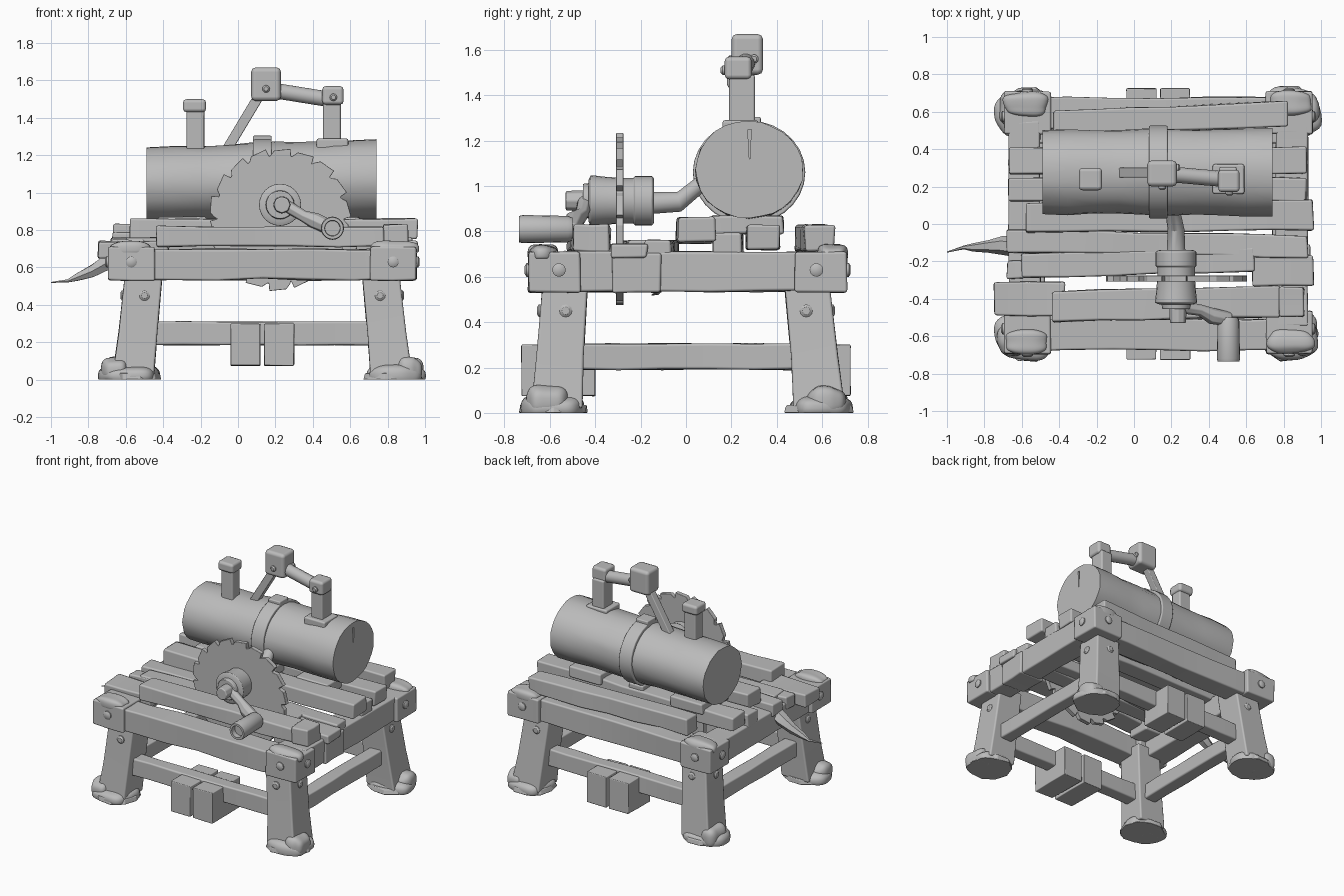
import bpy, bmesh, math, random
from mathutils import Vector

random.seed(4)
cube = bpy.data.objects.get("Cube")
if cube:
    bpy.data.objects.remove(cube, do_unlink=True)

grey = bpy.data.materials.new("plain grey")
grey.use_nodes = True
grey.diffuse_color = (0.5, 0.5, 0.5, 1)
grey.node_tree.nodes["Principled BSDF"].inputs["Base Color"].default_value = (0.5, 0.5, 0.5, 1)


def smooth(ob, angle):
    bpy.ops.object.select_all(action='DESELECT')
    ob.select_set(True)
    bpy.context.view_layer.objects.active = ob
    bpy.ops.object.shade_smooth_by_angle(angle=math.radians(angle))


def finish(name, bm, bevel=0.0, angle=35):
    bmesh.ops.recalc_face_normals(bm, faces=bm.faces)
    mesh = bpy.data.meshes.new(name)
    bm.to_mesh(mesh)
    bm.free()
    mesh.materials.append(grey)
    ob = bpy.data.objects.new(name, mesh)
    bpy.context.collection.objects.link(ob)
    smooth(ob, angle)
    if bevel:
        mod = ob.modifiers.new("worn edges", 'BEVEL')
        mod.width = bevel
        mod.segments = 2
        mod.limit_method = 'ANGLE'
        mod.harden_normals = True
    return ob


def box(name, xs, ys, zs, jitter=0.0, bevel=0.012, yaw=0.0):
    """Block between limits; long rough timber gets cuts and a hewn wobble."""
    bm = bmesh.new()
    bmesh.ops.create_cube(bm, size=1)
    size = Vector((xs[1] - xs[0], ys[1] - ys[0], zs[1] - zs[0]))
    mid = Vector((sum(xs), sum(ys), sum(zs))) / 2
    axis = max(range(3), key=lambda i: size[i])
    if jitter:
        along = [e for e in bm.edges
                 if abs(e.verts[0].co[axis] - e.verts[1].co[axis]) > 0.5]
        bmesh.ops.subdivide_edges(bm, edges=along, cuts=max(1, int(size[axis] * 4)), use_grid_fill=True)
    for v in bm.verts:
        v.co = Vector(a * b for a, b in zip(v.co, size))
        v.co += Vector(random.uniform(-jitter, jitter) for _ in range(3))
        v.co.y += v.co.x * yaw
        v.co += mid
    return finish(name, bm, bevel)


def loft(name, rings, sides=20, axis=None, jitter=0.0, bevel=0.0, turn=0.0, squash=1.0):
    """Skin through rings given as x, y, z, radius."""
    bm = bmesh.new()
    axis = Vector(axis or Vector(rings[-1][:3]) - Vector(rings[0][:3])).normalized()
    ref = Vector((0, 0, 1)) if abs(axis.z) < 0.8 else Vector((0, 1, 0))
    u = axis.cross(ref).normalized()
    v = axis.cross(u) * squash
    loops = []
    for x, y, z, r in rings:
        loop = []
        for i in range(sides):
            a = math.tau * i / sides + turn
            rr = r * (1 + random.uniform(-jitter, jitter))
            loop.append(bm.verts.new(Vector((x, y, z)) + (u * math.cos(a) + v * math.sin(a)) * rr))
        loops.append(loop)
    for a, b in zip(loops, loops[1:]):
        for i in range(sides):
            j = (i + 1) % sides
            bm.faces.new((a[i], a[j], b[j], b[i]))
    bm.faces.new(loops[0])
    bm.faces.new(loops[-1])
    return finish(name, bm, bevel)


def blob(name, centre, size, floor, lump=0.06):
    """Lumpy, boxy mound flattened at its floor height."""
    bm = bmesh.new()
    bmesh.ops.create_icosphere(bm, subdivisions=4, radius=1)
    phase = random.uniform(0, 6)
    for v in bm.verts:
        p = [math.copysign(abs(c) ** 0.75, c) for c in v.co]
        k = 1 + lump * math.sin(4 * v.co.x + phase) + lump * math.sin(5 * v.co.y - phase)
        v.co = Vector(c + s * q * k for c, s, q in zip(centre, size, p))
        v.co.z = max(v.co.z, floor)
    return finish(name, bm, angle=50)


def bolt(name, place, axis, r=0.03):
    p, d = Vector(place), Vector(axis)
    loft(name, [(*(p + d * t), r * s) for t, s in ((-0.03, 1), (0.006, 1), (0.014, 0.6))], 12)


# Legs, feet, corner caps and their bolts; the table centre is off to one side
CX = 0.13
SQ = math.sqrt(2)
for sx, side in ((-1, "right"), (1, "left")):
    for sy, end in ((-1, "front"), (1, "back")):
        tag = f"{end}_{side}"
        shift = 0.015 if sy > 0 else 0
        loft("leg_" + tag, [(CX + sx * x, sy * y + shift * 2 * (0.6 - z), z, w * SQ) for x, y, z, w in
                            ((0.69, 0.57, 0.02, 0.112), (0.665, 0.555, 0.25, 0.104), (0.63, 0.53, 0.6, 0.1))],
             4, (0, 0, 1), 0.02, 0.012, math.pi / 4)
        fx, fy = CX + sx * 0.70, sy * 0.585
        loft("foot_plate_" + tag, [(fx, fy, 0, 0.155), (fx, fy, 0.035, 0.15)], 10, jitter=0.06, bevel=0.006)
        blob("foot_mound_" + tag, (fx + sx * 0.01, fy + sy * 0.005, 0.02), (0.152, 0.135, 0.06), 0)
        blob("foot_heap_" + tag, (fx + sx * 0.085, fy + sy * 0.03, 0.05), (0.07, 0.09, 0.07), 0)
        cx, cy = CX + sx * 0.7, sy * 0.58 + shift
        box("corner_cap_" + tag, (cx - 0.125, cx + 0.125), (cy - 0.115, cy + 0.115), (0.53, 0.71), 0.003)
        blob("corner_mound_" + tag, (cx + sx * 0.005, cy + sy * 0.05, 0.7), (0.12, 0.065, 0.042), 0.68)
        bolt("cap_bolt_end_" + tag, (cx, cy + sy * 0.117, 0.63), (0, sy, 0))
        bolt("cap_bolt_side_" + tag, (cx + sx * 0.127, cy + sy * -0.02, 0.63), (sx, 0, 0))
        bolt("leg_bolt_end_" + tag, (CX + sx * 0.63, sy * 0.642, 0.45), (0, sy, 0), 0.028)
        bolt("leg_bolt_side_" + tag, (CX + sx * 0.744, sy * 0.53, 0.45), (sx, 0, 0), 0.028)

# Table frame and low stretchers
for s, end in ((-1, "front"), (1, "back")):
    y = s * 0.59
    box("frame_beam_" + end, (-0.6, 0.86), (y - 0.085, y + 0.085), (0.535, 0.70), 0.008)
    y = s * 0.55
    box("stretcher_" + end, (-0.5, 0.76), (y - 0.05, y + 0.05), (0.185, 0.31), 0.004)
    inner = 0.40 if s < 0 else 0.47
    for i, x in enumerate((-0.04, 0.14)):
        box(f"hanging_block_{end}_{i}", (x, x + 0.16), sorted((s * inner, s * 0.725)), (0.075, 0.30), 0.002, 0.006)
for s, side in ((-1, "right"), (1, "left")):
    x = CX + s * 0.715
    box("frame_side_beam_" + side, (x - 0.085, x + 0.085), (-0.55, 0.55), (0.535, 0.71), 0.005)
    x = CX + s * 0.66
    box("side_stretcher_" + side, (x - 0.05, x + 0.05), (-0.5, 0.5), (0.19, 0.305), 0.004)

# Table top planks, laid unevenly
planks = (
    ("rear_plank", -0.43, 0.82, 0.50, 0.63, 0.71, 0.83, 0.04),
    ("second_plank", -0.67, 0.92, 0.265, 0.41, 0.72, 0.83, 0),
    ("third_plank", -0.67, 0.92, 0.12, 0.25, 0.69, 0.79, 0),
    ("fourth_plank", -0.58, 0.96, -0.04, 0.12, 0.75, 0.86, 0.01),
    ("fifth_plank", -0.68, 0.93, -0.165, -0.045, 0.67, 0.76, -0.02),
    ("sixth_plank", -0.60, 0.64, -0.27, -0.14, 0.66, 0.76, 0.03),
    ("short_plank", 0.63, 0.96, -0.33, -0.17, 0.685, 0.75, 0),
    ("front_plank", -0.44, 0.78, -0.51, -0.345, 0.71, 0.82, 0.02),
    ("right_end_block", -0.75, -0.37, -0.49, -0.31, 0.65, 0.74, 0),
    ("left_end_block", 0.78, 0.91, -0.50, -0.34, 0.71, 0.83, 0),
    ("side_board", 0.74, 0.94, -0.32, -0.11, 0.53, 0.70, 0),
    ("right_chock", -0.68, -0.50, -0.29, -0.20, 0.66, 0.75, 0))
for name, x0, x1, y0, y1, z0, z1, yaw in planks:
    box(name, (x0, x1), (y0, y1), (z0, z1), 0.006, 0.012, yaw)
loft("splintered_tip", [(-0.62, -0.125, 0.67, 0.05), (-0.70, -0.115, 0.625, 0.048), (-0.78, -0.12, 0.58, 0.036),
                        (-0.86, -0.125, 0.548, 0.022), (-0.91, -0.125, 0.528, 0.01), (-1.0, -0.15, 0.52, 0.003)],
     6, (1, 0, 0.3), 0.1)

# Log with a split end, cradle and iron band
LY, LZ = 0.278, 1.045
log = loft("log", [(-0.49 + 1.23 * i / 9, LY, LZ + 0.003 * i, 0.222 + 0.0015 * i + 0.004 * math.sin(i * 1.7))
                   for i in range(10)], 28, (1, 0, 0), jitter=0.018, squash=0.9)
split = loft("split_cutter", [(0.78, 0.28, 1.2, 0.07), (0.69, 0.28, 1.2, 0.07)], 3, turn=math.pi / 2)
for v in split.data.vertices:
    v.co.y = 0.28 + (v.co.y - 0.28) * 0.13
    v.co.z = 1.2 + (v.co.z - 1.2) * 1.4
cut = log.modifiers.new("end split", 'BOOLEAN')
cut.operation = 'DIFFERENCE'
cut.object = split
bpy.context.view_layer.objects.active = log
bpy.ops.object.modifier_apply(modifier=cut.name)
bpy.data.objects.remove(split, do_unlink=True)
smooth(log, 35)
loft("log_band", [(0.08, LY, LZ + 0.015, 0.248), (0.18, LY, LZ + 0.015, 0.248)], 28, bevel=0.008, squash=0.92)
box("band_clasp", (0.08, 0.18), (0.23, 0.33), (1.24, 1.305), bevel=0.008)
for i, x in enumerate((-0.30, 0.52)):
    box(f"log_cradle_{i}", (x - 0.13, x + 0.13), (0.11, 0.43), (0.79, 0.87), 0.004)
box("band_foot", (0.07, 0.19), (0.16, 0.40), (0.79, 0.86))

# Posts and linkage above the log
box("right_post", (-0.275, -0.18), (0.195, 0.285), (1.20, 1.45))
box("right_post_cap", (-0.295, -0.17), (0.18, 0.30), (1.43, 1.50), bevel=0.02)
box("left_post_base", (0.42, 0.59), (0.16, 0.32), (1.22, 1.29))
box("left_post", (0.455, 0.55), (0.19, 0.305), (1.26, 1.49))
box("left_post_cap", (0.45, 0.565), (0.17, 0.29), (1.47, 1.57), bevel=0.02)
box("linkage_block", (0.07, 0.23), (0.20, 0.34), (1.49, 1.67), bevel=0.025)
loft("linkage_rod", [(0.20, 0.265, 1.545, 0.042), (0.48, 0.24, 1.50, 0.042)], 14)
loft("linkage_strut", [(0.12, 0.275, 1.53, 0.038), (-0.06, 0.275, 1.23, 0.038)], 4, bevel=0.006, turn=math.pi / 4)
bolt("linkage_bolt", (0.15, 0.197, 1.555), (0, -1, 0), 0.02)
bolt("post_bolt", (0.51, 0.167, 1.51), (0, -1, 0), 0.02)
bolt("linkage_side_bolt", (0.233, 0.30, 1.56), (1, 0, 0), 0.02)

# Toothed saw blade with unevenly worn teeth
bm = bmesh.new()
TEETH = 18
outline = []
for i in range(TEETH):
    wear = random.uniform(0.96, 1)
    for part, r in ((0, 0.35), (0.08, 0.39), (0.75, 0.378), (0.92, 0.355)):
        a = math.tau * (i + part) / TEETH
        r *= wear
        outline.append(bm.verts.new((0.225 + r * math.cos(a), -0.308, 0.86 + r * math.sin(a))))
face = bm.faces.new(outline)
grown = bmesh.ops.extrude_face_region(bm, geom=[face])["geom"]
for g in grown:
    if isinstance(g, bmesh.types.BMVert):
        g.co.y += 0.032
finish("saw_blade", bm, 0.003)

# Hub, shaft and hand crank
HX, HZ = 0.225, 0.935
loft("hub", [(HX, y, HZ, r) for y, r in
             ((-0.43, 0.09), (-0.42, 0.113), (-0.35, 0.105), (-0.27, 0.1), (-0.23, 0.1),
              (-0.225, 0.11), (-0.15, 0.11), (-0.14, 0.095))], 24, bevel=0.005)
loft("hub_collar", [(HX, -0.40, HZ, 0.08), (HX, -0.455, HZ, 0.075)], 20, bevel=0.006)
loft("hub_nut", [(HX + 0.01, -0.44, HZ, 0.048), (HX + 0.01, -0.53, HZ, 0.045)], 8, bevel=0.008)
loft("shaft", [(HX, -0.16, 0.925, 0.05), (HX, -0.03, 0.93, 0.045), (HX - 0.02, 0.08, 1.02, 0.04)], 14, (0, 1, 0.2))
loft("crank_arm", [(HX, -0.44, 0.95, 0.035), (0.35, -0.46, 0.875, 0.032), (0.41, -0.49, 0.85, 0.045),
                   (0.51, -0.51, 0.805, 0.04)], 8, (1, -0.2, -0.5), bevel=0.006)
loft("crank_handle", [(0.505, y, 0.81, r) for y, r in
                      ((-0.50, 0.05), (-0.52, 0.058), (-0.72, 0.062), (-0.735, 0.058), (-0.735, 0.042), (-0.70, 0.04))], 20)
